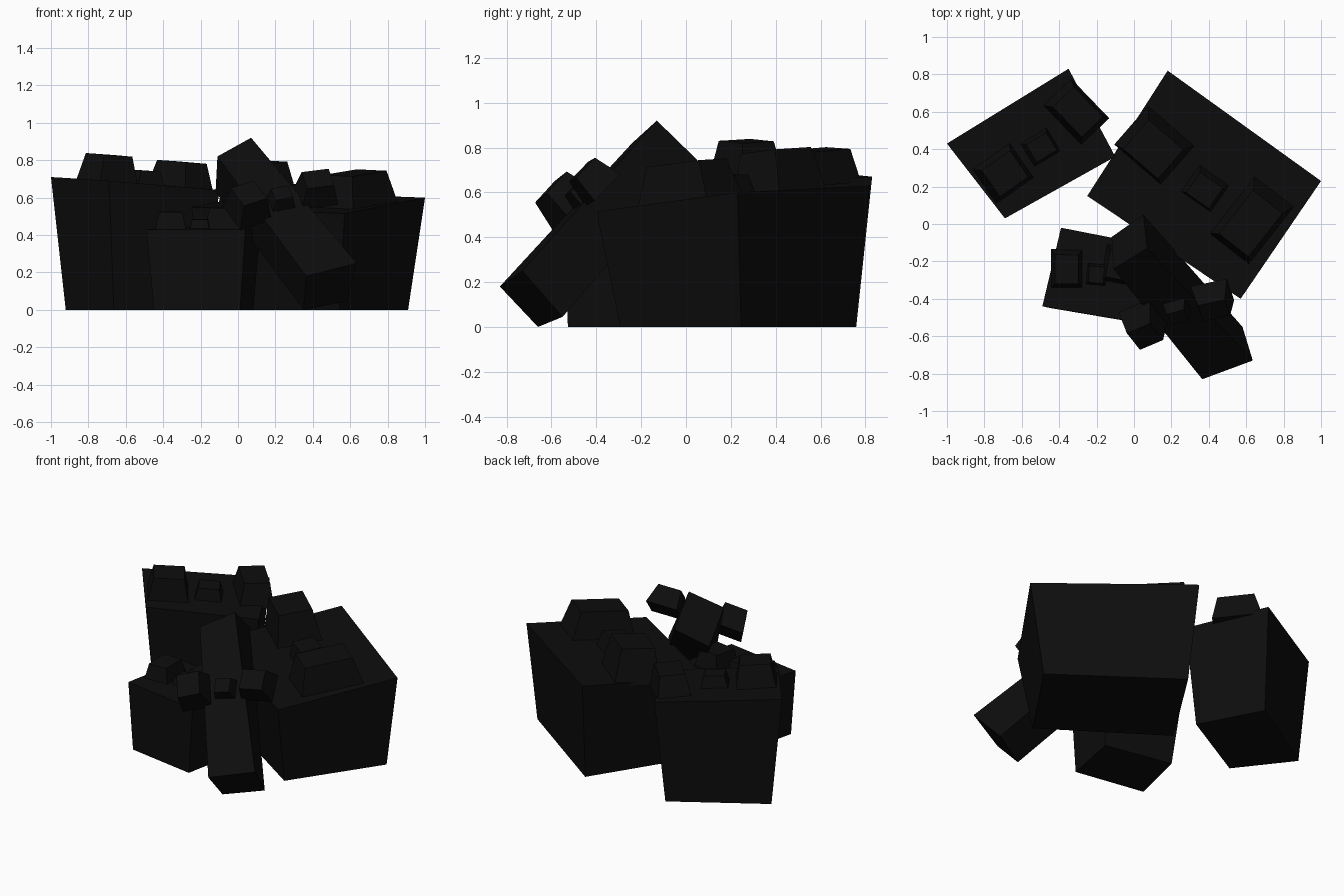
import bpy, math
from mathutils import Vector, Matrix

if "Cube" in bpy.data.objects:
    bpy.data.objects.remove(bpy.data.objects["Cube"])

black = bpy.data.materials.new("coal black")
black.diffuse_color = (0.004, 0.004, 0.004, 1)
black.use_nodes = True
black.node_tree.nodes["Principled BSDF"].inputs["Base Color"].default_value = black.diffuse_color


def hexahedron(name, bottom, top):
    """Six-sided block from two matching rings of four corners."""
    mesh = bpy.data.meshes.new(name)
    sides = [(i, (i + 1) % 4, (i + 1) % 4 + 4, i + 4) for i in range(4)]
    mesh.from_pydata([*bottom, *top], [], [(3, 2, 1, 0), (4, 5, 6, 7)] + sides)
    mesh.materials.append(black)
    obj = bpy.data.objects.new(name, mesh)
    bpy.context.collection.objects.link(obj)
    return obj


def block(name, top, scale, shift=(0, 0)):
    """Tapered block standing on the ground, narrower at the bottom."""
    top = [Vector(p) for p in top]
    c = sum(top, Vector()) / 4
    bottom = [Vector((c.x + (p.x - c.x) * scale + shift[0],
                      c.y + (p.y - c.y) * scale + shift[1], 0)) for p in top]
    hexahedron(name, bottom, top)
    return top


def rocks(name, face, specs):
    """Chipped rocks sitting on a sloping face: x, y, length, width, height, angle."""
    c = sum(face, Vector()) / 4
    n = (face[2] - face[0]).cross(face[3] - face[1]).normalized()
    tilt = Vector((0, 0, 1)).rotation_difference(n).to_matrix().to_4x4()
    for i, (x, y, l, w, h, ang) in enumerate(specs):
        z = c.z - (n.x * (x - c.x) + n.y * (y - c.y)) / n.z
        m = Matrix.Translation((x, y, z)) @ tilt @ Matrix.Rotation(math.radians(ang), 4, 'Z')
        ring = [(-.5, -.5), (.5, -.5), (.5, .5), (-.5, .5)]
        low = [m @ Vector((a * l, b * w, -0.02)) for a, b in ring]
        high = [m @ Vector((a * l * .74, b * w * .74, h)) for a, b in ring]
        hexahedron(f"{name}_{i + 1}", low, high)


# Large right block
face = block("large_block", [(-.25, .15, .55), (.57, -.40, .515), (1.0, .23, .60), (.18, .82, .63)],
             .855, (0, .02))
rocks("large_block_rock", face, [(.11, .42, .33, .28, .20, -41),
                                 (.38, .19, .20, .18, .10, -35),
                                 (.63, .02, .40, .27, .17, 52)])

# Left rear block
face = block("rear_block", [(-1, .43, .71), (-.69, .03, .69), (-.10, .36, .64), (-.35, .83, .67)], .83)
rocks("rear_block_rock", face, [(-.70, .27, .25, .23, .14, 35),
                                (-.50, .41, .17, .15, .07, 31),
                                (-.31, .60, .30, .21, .13, -46)])

# Small front block
face = block("front_block", [(-.39, -.02, .44), (-.49, -.44, .43), (.04, -.53, .43), (.12, -.12, .44)],
             .87, (0, -.03))
rocks("front_block_rock", face, [(-.36, -.24, .17, .21, .09, 0),
                                 (-.20, -.27, .11, .12, .05, -5),
                                 (-.07, -.22, .19, .20, .11, -10)])

# Leaning slab, resting on the blocks
face = [Vector(p) for p in [(-.11, -.24, .82), (.365, -.83, .18), (.635, -.73, .25), (.07, -.13, .92)]]
under = [(-.12, -.07, .63), (.35, -.66, 0), (.58, -.55, .045), (.05, .05, .745)]
hexahedron("leaning_slab", under, face)
rocks("slab_rock", face, [(.05, -.51, .19, .20, .13, 30),
                          (.23, -.45, .13, .12, .07, 20),
                          (.42, -.385, .20, .17, .11, 15)])
